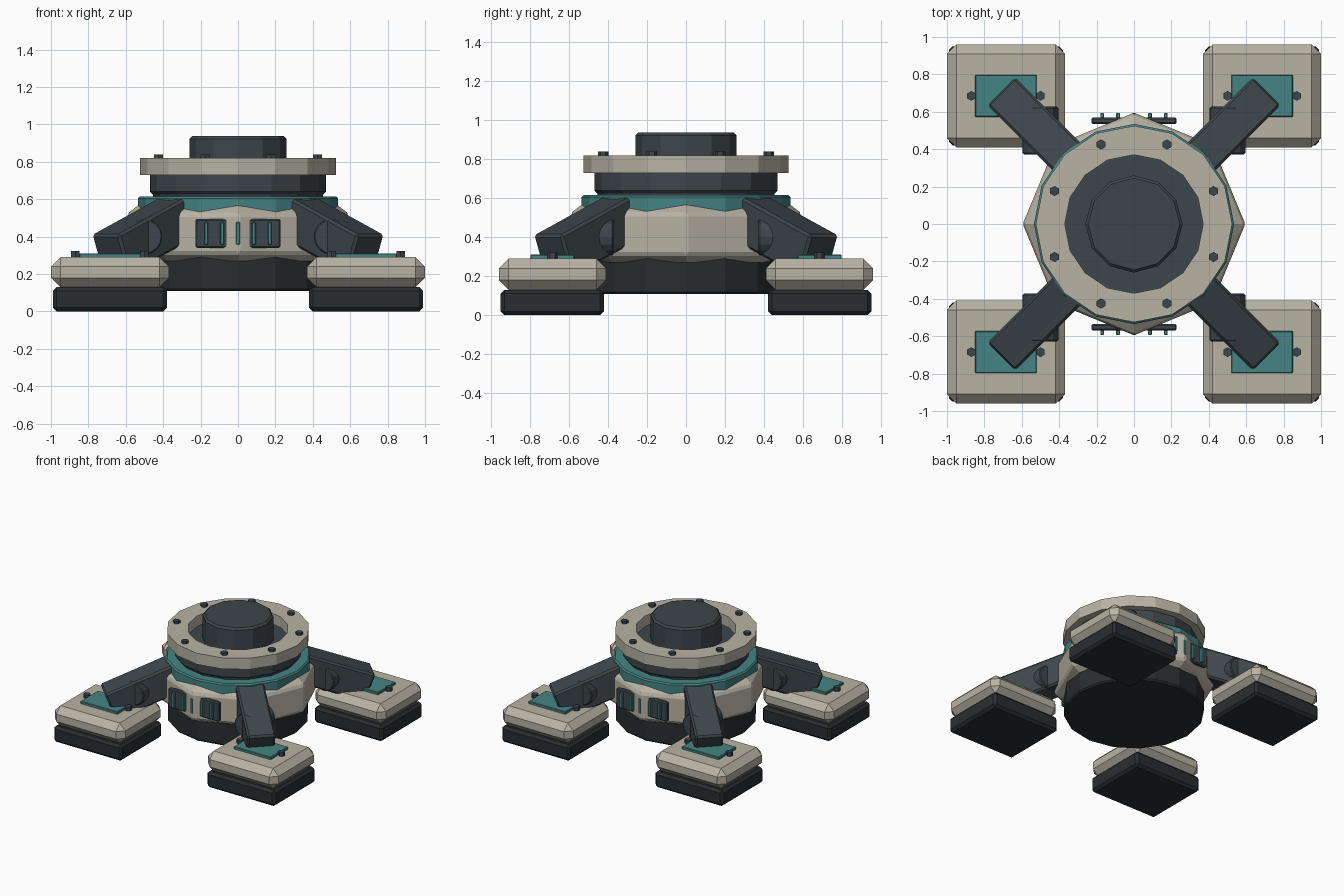
import bpy, bmesh
from math import sin, cos, pi, atan2, radians
from mathutils import Matrix

if "Cube" in bpy.data.objects:
    bpy.data.objects.remove(bpy.data.objects["Cube"])


def material(name, rgb):
    m = bpy.data.materials.new(name)
    m.diffuse_color = (*rgb, 1)
    m.use_nodes = True
    m.node_tree.nodes["Principled BSDF"].inputs["Base Color"].default_value = m.diffuse_color
    return m


BEIGE = material("beige_paint", (0.48, 0.45, 0.37))
DARK = material("dark_metal", (0.048, 0.062, 0.072))
BLACK = material("black_rubber", (0.022, 0.027, 0.03))
TEAL = material("teal_paint", (0.06, 0.23, 0.23))


def finish(name, bm, mat, bevel=0.0, loc=(0, 0, 0), rot=(0, 0, 0)):
    bmesh.ops.recalc_face_normals(bm, faces=bm.faces)
    me = bpy.data.meshes.new(name)
    bm.to_mesh(me)
    bm.free()
    ob = bpy.data.objects.new(name, me)
    bpy.context.collection.objects.link(ob)
    me.materials.append(mat)
    ob.location, ob.rotation_euler = loc, rot
    if bevel:
        b = ob.modifiers.new("bevel", 'BEVEL')
        b.width, b.segments = bevel, 1
        b.limit_method, b.angle_limit = 'ANGLE', radians(40)
    return ob


def box(name, size, loc, mat, bevel=0.0, rot=(0, 0, 0)):
    bm = bmesh.new()
    bmesh.ops.create_cube(bm, size=1)
    bmesh.ops.scale(bm, vec=size, verts=bm.verts)
    return finish(name, bm, mat, bevel, loc, rot)


def cyl(name, r, h, loc, mat, n=6, bevel=0.0, rot=(0, 0, 0)):
    bm = bmesh.new()
    bmesh.ops.create_cone(bm, cap_ends=True, segments=n, radius1=r, radius2=r, depth=h)
    return finish(name, bm, mat, bevel, loc, rot)


def turned(name, n, profile, mat, closed=False):
    """n-sided turned part from (radius, z) points; capped unless closed."""
    bm = bmesh.new()
    rings = [[bm.verts.new((r * cos(2 * pi * i / n), r * sin(2 * pi * i / n), z))
              for i in range(n)] for r, z in profile]
    pairs = list(zip(rings, rings[1:]))
    if closed:
        pairs.append((rings[-1], rings[0]))
    else:
        bm.faces.new(rings[0])
        bm.faces.new(rings[-1])
    for a, b in pairs:
        for i in range(n):
            j = (i + 1) % n
            bm.faces.new((a[i], a[j], b[j], b[i]))
    return finish(name, bm, mat)


# Central stack
turned("base_drum", 16, [(0.51, 0.108), (0.52, 0.12), (0.52, 0.30)], BLACK)
hull = turned("hull", 8, [(0.53, 0.27), (0.595, 0.31), (0.595, 0.52), (0.53, 0.57)], BEIGE)
edge_bevel = hull.modifiers.new("bevel", 'BEVEL')
edge_bevel.width, edge_bevel.segments = 0.014, 1
edge_bevel.limit_method, edge_bevel.angle_limit = 'ANGLE', radians(42)
turned("teal_collar", 16, [(0.535, 0.50), (0.535, 0.605), (0.525, 0.615)], TEAL)
turned("neck", 16, [(0.45, 0.60), (0.455, 0.625), (0.47, 0.64), (0.47, 0.735)], DARK)
turned("top_ring", 16, [(0.37, 0.73), (0.525, 0.73), (0.525, 0.82), (0.37, 0.82)], BEIGE, True)
turned("turret_core", 12, [(0.26, 0.73), (0.26, 0.922), (0.245, 0.937)], DARK)
for i in range(8):
    a = radians(22.5 + 45 * i)
    cyl(f"ring_bolt_{i}", 0.027, 0.04, (0.46 * cos(a), 0.46 * sin(a), 0.82), DARK)

# Vent panels, front and back
for side, sy in (("front", -1), ("back", 1)):
    box(f"{side}_vent_panel", (0.455, 0.035, 0.155), (0, sy * 0.552, 0.417), DARK, 0.008)
    for i in range(-2, 3):
        box(f"{side}_vent_slat_{i + 2}", (0.02, 0.05, 0.12),
            (i * 0.085, sy * 0.568, 0.417), TEAL, 0.003)

# Four legs with feet
TILT = radians(21.3)
for sx in (-1, 1):
    for sy in (-1, 1):
        tag = ("front" if sy < 0 else "back") + ("_left" if sx < 0 else "_right")
        cx, cy = 0.685 * sx, 0.685 * sy
        box(f"{tag}_foot_pad", (0.61, 0.53, 0.13), (cx, cy, 0.065), BLACK, 0.02)
        box(f"{tag}_foot_shell", (0.63, 0.55, 0.16), (cx, cy, 0.21), BEIGE, 0.05)
        box(f"{tag}_foot_plate", (0.33, 0.225, 0.03), (cx, cy, 0.295), TEAL, 0.004)
        for k in (-1, 1):
            cyl(f"{tag}_foot_bolt_{k + 1}", 0.026, 0.04, (cx + k * 0.185, cy, 0.302), DARK)
        box(f"{tag}_leg", (0.545, 0.21, 0.23), (0.503 * sx, 0.503 * sy, 0.402), DARK, 0.014,
            (0, TILT, atan2(sy, sx)))
        cyl(f"{tag}_leg_pivot", 0.095, 0.255, (0.5 * sx, 0.5 * sy, 0.40), DARK, 16, 0.006,
            (pi / 2, 0, 0))
